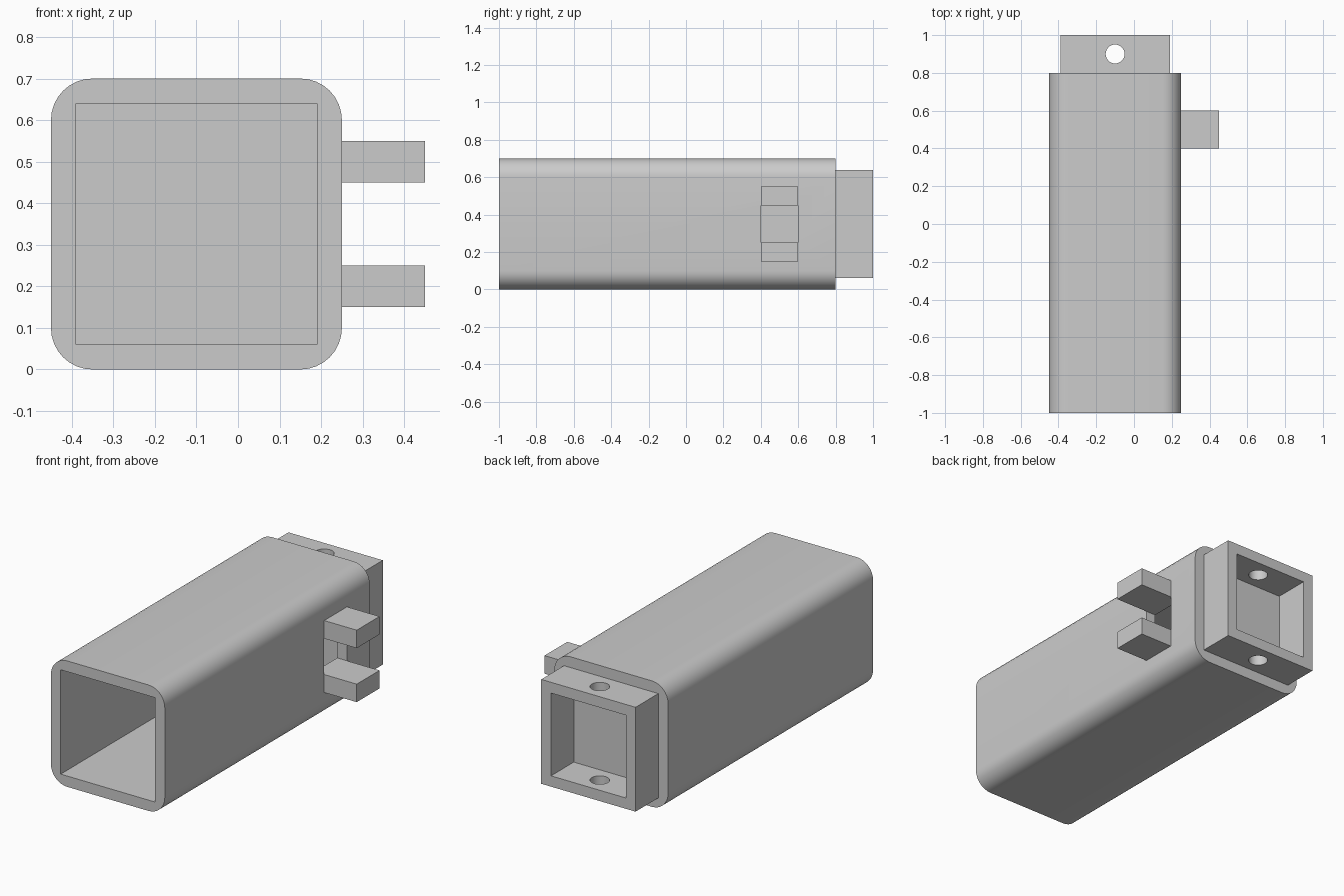
import bpy, bmesh, math
from mathutils import Matrix

cube = bpy.data.objects.get("Cube")
if cube:
    bpy.data.objects.remove(cube, do_unlink=True)

grey = bpy.data.materials.new("plain grey")
grey.use_nodes = True
colour = (0.6, 0.6, 0.6, 1)
grey.diffuse_color = colour
grey.node_tree.nodes["Principled BSDF"].inputs["Base Color"].default_value = colour

CX, CZ = -0.1, 0.35          # tube axis
OUTER, WALL = 0.35, 0.06     # tube half width and wall thickness
INNER = OUTER - WALL
SHOULDER = 0.8               # where the narrow end begins


def add(name, bm):
    bmesh.ops.recalc_face_normals(bm, faces=bm.faces)
    mesh = bpy.data.meshes.new(name)
    bm.to_mesh(mesh)
    bm.free()
    mesh.materials.append(grey)
    obj = bpy.data.objects.new(name, mesh)
    bpy.context.collection.objects.link(obj)
    return obj


def box(name, xs, ys, zs, round_radius=0):
    """Box from its limits, optionally rounded along its y edges."""
    bm = bmesh.new()
    bmesh.ops.create_cube(bm, size=1)
    for v in bm.verts:
        v.co = [lim[0] if c < 0 else lim[1] for c, lim in zip(v.co, (xs, ys, zs))]
    if round_radius:
        edges = [e for e in bm.edges if abs(e.verts[0].co.y - e.verts[1].co.y) > 0.1]
        bmesh.ops.bevel(bm, geom=edges, offset=round_radius, segments=8,
                        profile=0.5, affect='EDGES')
    return add(name, bm)


def square(name, half, y0, y1, radius=0):
    """Square bar centred on the tube axis."""
    return box(name, (CX - half, CX + half), (y0, y1), (CZ - half, CZ + half), radius)


def cut(obj, *cutters):
    """Subtract the cutters, bake the result and remove them."""
    for c in cutters:
        c.hide_render = True
        mod = obj.modifiers.new("cut", 'BOOLEAN')
        mod.operation, mod.solver, mod.object = 'DIFFERENCE', 'EXACT', c
    graph = bpy.context.evaluated_depsgraph_get()
    mesh = bpy.data.meshes.new_from_object(obj.evaluated_get(graph))
    obj.modifiers.clear()
    obj.data = mesh
    for c in cutters:
        bpy.data.objects.remove(c, do_unlink=True)


# Rounded tube, open at the front, closed at the back, with a side window
tube = square("tube", OUTER, -1, SHOULDER, 0.1)
cut(tube,
    square("bore_cutter", INNER, -1.2, SHOULDER - WALL),
    box("window_cutter", (0, 0.4), (0.4, 0.6), (0.25, 0.45)))

# Narrow square socket at the back with a vertical pin hole
socket = square("end_socket", INNER, SHOULDER, 1)
pin = bmesh.new()
bmesh.ops.create_cone(pin, cap_ends=True, segments=32, radius1=0.05, radius2=0.05,
                      depth=1, matrix=Matrix.Translation((CX, 0.9, CZ)))
cut(socket,
    square("socket_cutter", INNER - WALL, SHOULDER - 0.1, 1.1),
    add("pin_cutter", pin))

# Pair of side lugs above and below the window
lugs = [box(name, (CX + OUTER, 0.45), (0.4, 0.6), (z, z + 0.1))
        for name, z in (("upper_lug", 0.45), ("lower_lug", 0.15))]

bpy.ops.object.select_all(action='DESELECT')
for obj in (tube, socket):
    obj.select_set(True)
bpy.context.view_layer.objects.active = tube
bpy.ops.object.shade_smooth_by_angle(angle=math.radians(30))
